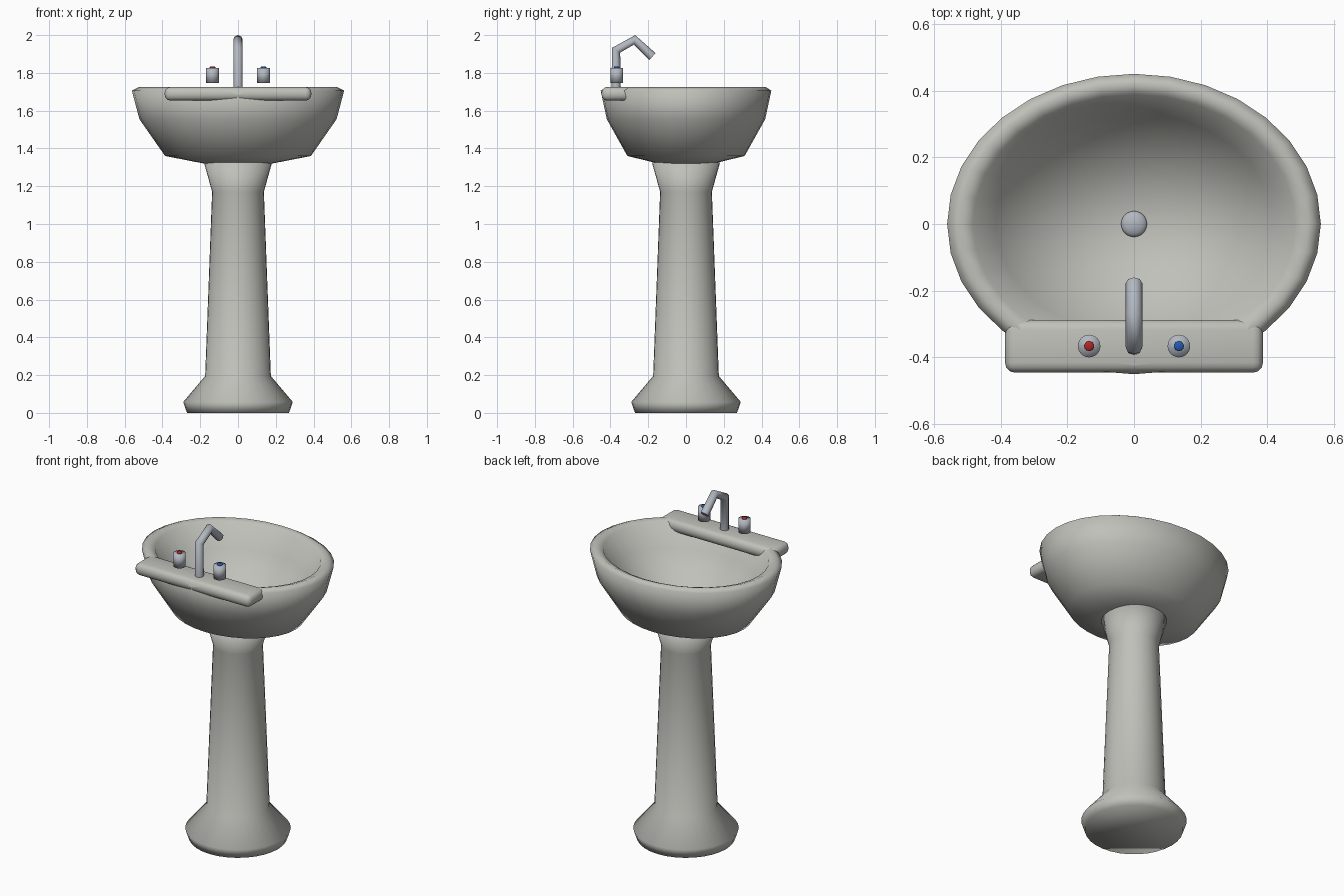
import bpy, bmesh, math

if "Cube" in bpy.data.objects:
    bpy.data.objects.remove(bpy.data.objects["Cube"])


def paint(ob, name, rgb):
    mat = bpy.data.materials.get(name) or bpy.data.materials.new(name)
    mat.diffuse_color = (*rgb, 1)
    mat.use_nodes = True
    mat.node_tree.nodes["Principled BSDF"].inputs["Base Color"].default_value = mat.diffuse_color
    ob.data.materials.append(mat)


def smooth(ob, angle):
    bpy.ops.object.select_all(action='DESELECT')
    ob.select_set(True)
    bpy.context.view_layer.objects.active = ob
    bpy.ops.object.shade_smooth_by_angle(angle=math.radians(angle))


def lathe(name, profile, sides=32, at=(0, 0), y_scale=1.0, angle=180):
    """Revolve (radius, z) points about a vertical axis and cap both ends."""
    bm = bmesh.new()
    rings = []
    for r, z in profile:
        rings.append([bm.verts.new((at[0] + r * math.cos(2 * math.pi * i / sides),
                                    at[1] + r * y_scale * math.sin(2 * math.pi * i / sides), z))
                      for i in range(sides)])
    for a, b in zip(rings, rings[1:]):
        for i in range(sides):
            j = (i + 1) % sides
            bm.faces.new((a[i], a[j], b[j], b[i]))
    bm.faces.new(rings[0][::-1])
    bm.faces.new(rings[-1])
    me = bpy.data.meshes.new(name)
    bm.to_mesh(me)
    bm.free()
    ob = bpy.data.objects.new(name, me)
    bpy.context.collection.objects.link(ob)
    smooth(ob, angle)
    return ob


METAL = ("chrome", (0.45, 0.48, 0.53))
CERAMIC = ("ceramic", (0.53, 0.53, 0.495))

# Pedestal
pedestal = lathe("pedestal", [(0.27, 0), (0.29, 0.058), (0.174, 0.195),
                              (0.137, 1.17), (0.18, 1.325)])
paint(pedestal, *CERAMIC)

# Oval basin: outer wall, rim, then inner bowl
basin = lathe("basin", [(0.18, 1.32), (0.386, 1.36), (0.522, 1.555), (0.562, 1.706),
                        (0.525, 1.725), (0.485, 1.71), (0.415, 1.585), (0.22, 1.42),
                        (0.05, 1.385)], y_scale=0.8036)
paint(basin, *CERAMIC)

# Drain plug
bpy.ops.mesh.primitive_uv_sphere_add(segments=24, ring_count=12, radius=0.039,
                                     location=(0, 0, 1.39))
drain = bpy.context.object
drain.name = "drain"
drain.scale.z = 0.5
smooth(drain, 60)
paint(drain, *METAL)

# Tap ledge with rounded edges
bpy.ops.mesh.primitive_cube_add(size=1, location=(0, -0.3675, 1.689))
ledge = bpy.context.object
ledge.name = "tap_ledge"
ledge.scale = (0.776, 0.159, 0.072)
bpy.ops.object.transform_apply(location=False, rotation=False, scale=True)
bevel = ledge.modifiers.new("bevel", 'BEVEL')
bevel.width = 0.03
bevel.segments = 3
smooth(ledge, 180)
paint(ledge, *CERAMIC)

# Bent spout
curve = bpy.data.curves.new("spout", 'CURVE')
curve.dimensions = '3D'
curve.bevel_depth = 0.025
curve.bevel_resolution = 2
curve.use_fill_caps = True
path = [(-0.37, 1.70), (-0.37, 1.92), (-0.272, 1.975), (-0.178, 1.886)]
spline = curve.splines.new('POLY')
spline.points.add(len(path) - 1)
for p, (y, z) in zip(spline.points, path):
    p.co = (0, y, z, 1)
spout = bpy.data.objects.new("spout", curve)
bpy.context.collection.objects.link(spout)
paint(spout, *METAL)
bpy.ops.object.select_all(action='DESELECT')
spout.select_set(True)
bpy.context.view_layer.objects.active = spout
bpy.ops.object.convert(target='MESH')
smooth(bpy.context.object, 70)

# Hot and cold knobs with coloured buttons
for side, x, rgb in (("hot", -0.135, (0.42, 0.02, 0.02)),
                     ("cold", 0.135, (0.02, 0.10, 0.42))):
    knob = lathe(side + "_knob", [(0.034, 1.747), (0.034, 1.826)], 24, (x, -0.367))
    paint(knob, *METAL)
    button = lathe(side + "_button", [(0.015, 1.822), (0.015, 1.831), (0.011, 1.834)],
                   16, (x, -0.367))
    paint(button, side + "_colour", rgb)
